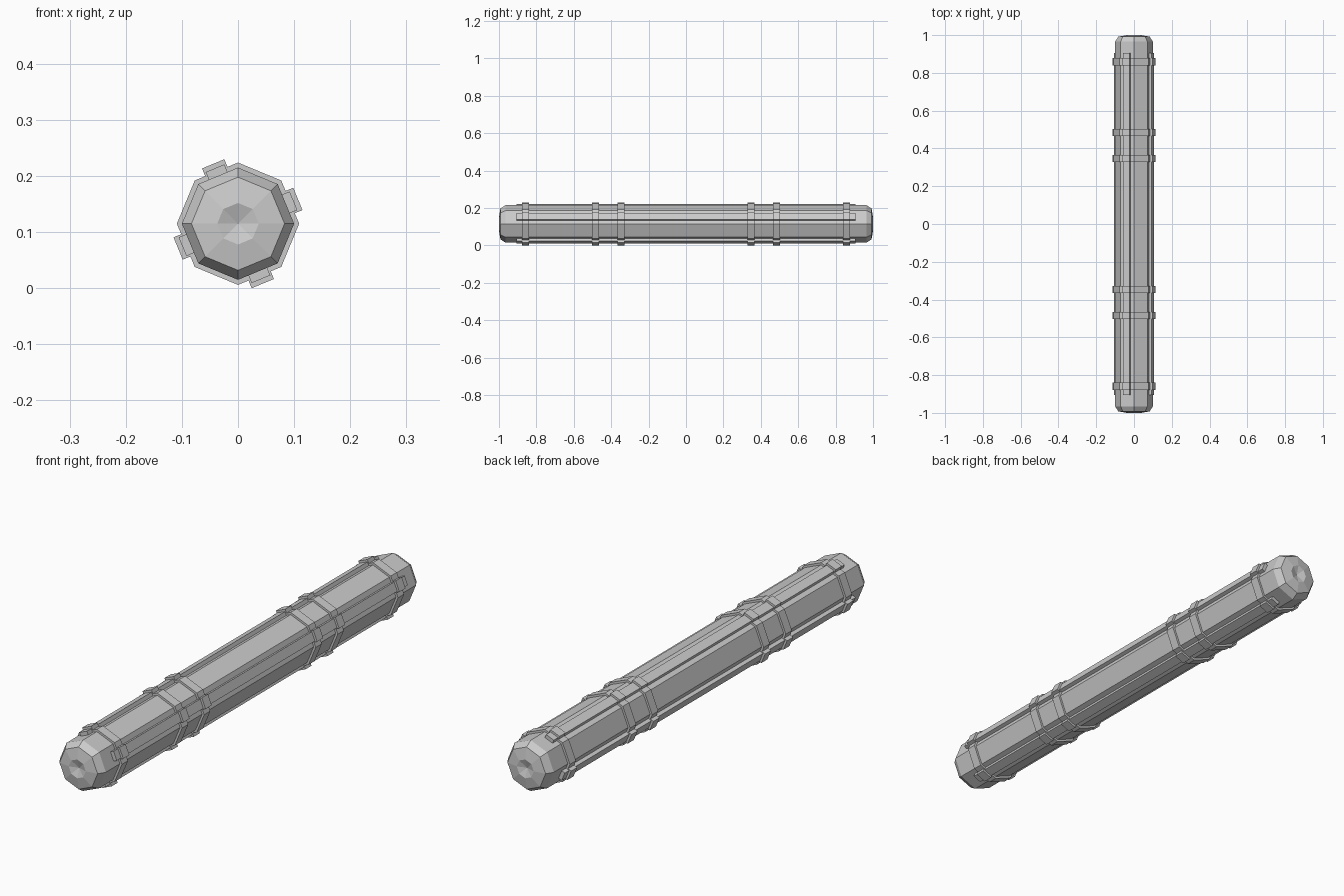
import bpy, bmesh
from math import sin, cos, pi

if "Cube" in bpy.data.objects:
    bpy.data.objects.remove(bpy.data.objects["Cube"])

CZ = 0.115  # height of the long axis


def make_object(name, bm):
    bmesh.ops.recalc_face_normals(bm, faces=bm.faces[:])
    mesh = bpy.data.meshes.new(name)
    bm.to_mesh(mesh)
    bm.free()
    obj = bpy.data.objects.new(name, mesh)
    bpy.context.collection.objects.link(obj)
    return obj


def ring(bm, points, y):
    return [bm.verts.new((x, y, z + CZ)) for x, z in points]


def bridge(bm, a, b):
    n = len(a)
    for i in range(n):
        bm.faces.new((a[i], a[(i + 1) % n], b[(i + 1) % n], b[i]))


def octagon(r):
    return [(r * cos(k * pi / 4), r * sin(k * pi / 4)) for k in range(8)]


def polar(angle, d, s):
    # point at distance d along the angle, shifted sideways by s
    return (d * cos(angle) - s * sin(angle), d * sin(angle) + s * cos(angle))


def strap_profile(r, d, hw):
    # octagon with a raised lug on every second face
    flat = r * cos(pi / 8)
    pts = []
    for k in range(4):
        a = k * pi / 2
        m = a + pi / 8
        pts.append((r * cos(a), r * sin(a)))
        pts += [polar(m, flat, -hw), polar(m, d, -hw), polar(m, d, hw), polar(m, flat, hw)]
        pts.append((r * cos(a + pi / 4), r * sin(a + pi / 4)))
    return pts


# Octagonal body with chamfered, dimpled ends
bm = bmesh.new()
half = [(0.100, 0.965), (0.083, 0.992), (0.037, 1.0)]
stations = [(r, -y) for r, y in reversed(half)] + half
loops = [ring(bm, octagon(r), y) for r, y in stations]
for a, b in zip(loops, loops[1:]):
    bridge(bm, a, b)
for loop, y in ((loops[0], -0.988), (loops[-1], 0.988)):
    centre = bm.verts.new((0, y, CZ))
    for i in range(8):
        bm.faces.new((loop[i], loop[(i + 1) % 8], centre))
make_object("body", bm)

# Four long rails on alternate faces
for k in range(4):
    m = k * pi / 2 + pi / 8
    sec = [polar(m, d, s) for d, s in ((0.088, -0.018), (0.107, -0.018), (0.107, 0.018), (0.088, 0.018))]
    bm = bmesh.new()
    a, b = ring(bm, sec, -0.905), ring(bm, sec, 0.905)
    bridge(bm, a, b)
    bm.faces.new(a)
    bm.faces.new(b)
    make_object(f"rail_{k + 1}", bm)

# Six straps wrapping the body and rails
outer = strap_profile(0.109, 0.1155, 0.0215)
inner = strap_profile(0.099, 0.106, 0.0175)
for i, y in enumerate((-0.859, -0.484, -0.347, 0.347, 0.484, 0.859)):
    bm = bmesh.new()
    w = 0.019
    loops = [ring(bm, p, y + s) for p, s in ((outer, -w), (outer, w), (inner, w), (inner, -w))]
    for j in range(4):
        bridge(bm, loops[j], loops[(j + 1) % 4])
    make_object(f"strap_{i + 1}", bm)
